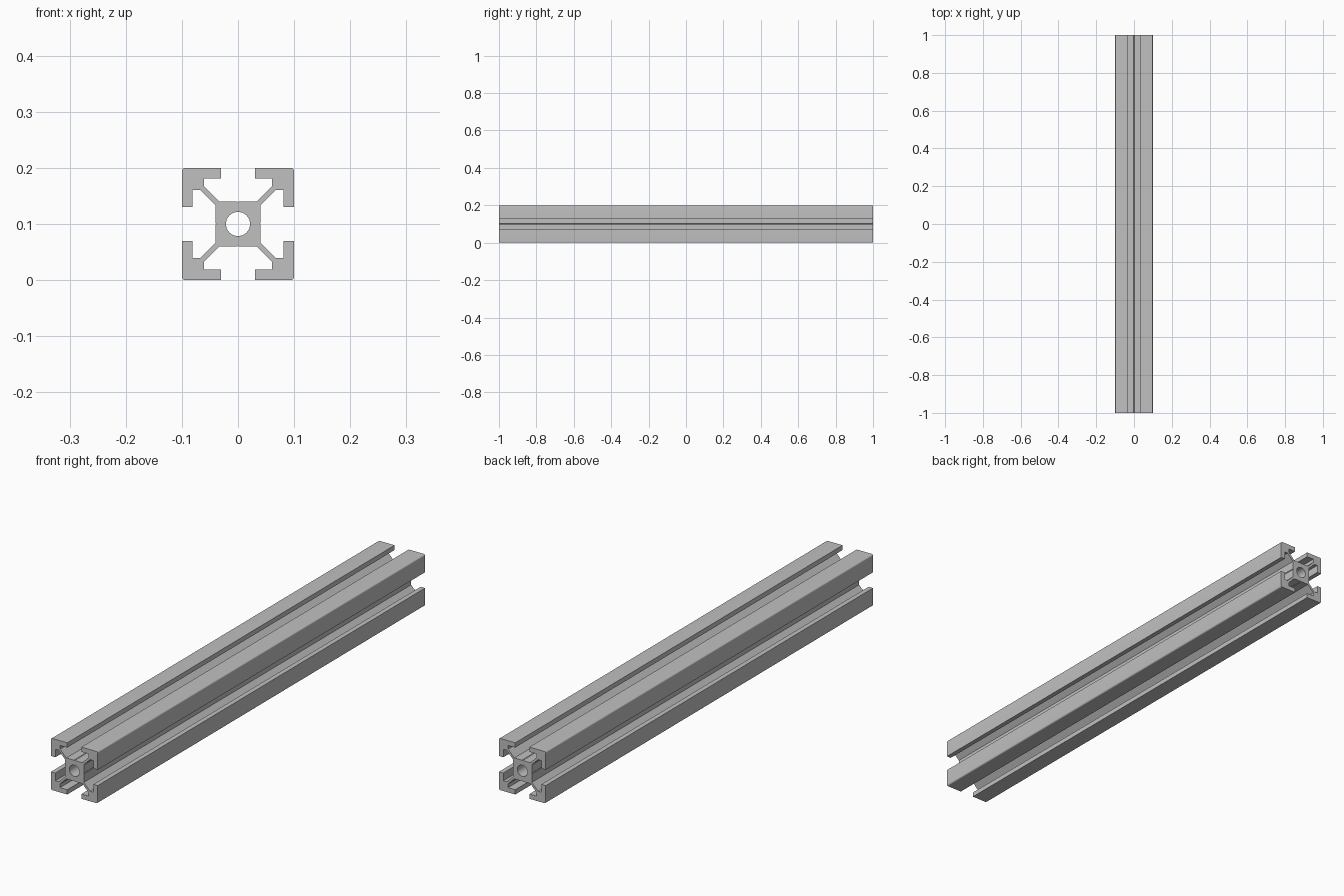
import bpy, bmesh, math

if "Cube" in bpy.data.objects:
    bpy.data.objects.remove(bpy.data.objects["Cube"])

HALF_LEN, MID_Z = 1.0, 0.1
HOLE_R, HOLE_SIDES = 0.0215, 40
CORNER_R, CORNER_STEPS = 0.006, 4

# Half of one T-slot: groove, core, web, pocket, lip, outer face (x, z from the centre)
half = [(0, 0.0385), (0.002, 0.0405), (0.034, 0.0405), (0.061, 0.0675),
        (0.061, 0.0815), (0.0305, 0.0815), (0.0305, 0.1)]

# Rounded outer corner, up to the diagonal
c = 0.1 - CORNER_R
for i in range(CORNER_STEPS + 1):
    a = math.radians(90 - 45 * i / CORNER_STEPS)
    half.append((c + CORNER_R * math.cos(a), c + CORNER_R * math.sin(a)))

# Mirror across the diagonal, then turn the quarter four times
quarter = half + [(z, x) for x, z in reversed(half[1:-1])]
outline = []
for _ in range(4):
    outline += quarter
    quarter = [(z, -x) for x, z in quarter]

# Central bore
bore = [(HOLE_R * math.cos(2 * math.pi * i / HOLE_SIDES),
         HOLE_R * math.sin(2 * math.pi * i / HOLE_SIDES)) for i in range(HOLE_SIDES)]

bm = bmesh.new()
caps = {-HALF_LEN: [], HALF_LEN: []}
for loop in (outline, bore):
    rings = {}
    for y in caps:
        vs = [bm.verts.new((x, y, z + MID_Z)) for x, z in loop]
        rings[y] = vs
        caps[y] += [bm.edges.new((vs[i - 1], vs[i])) for i in range(len(vs))]
    # Long side walls
    a, b = rings.values()
    for i in range(len(a)):
        bm.faces.new((a[i - 1], a[i], b[i], b[i - 1]))

# End faces with the bore left open
for edges in caps.values():
    bmesh.ops.triangle_fill(bm, edges=edges, use_beauty=True)
bmesh.ops.recalc_face_normals(bm, faces=bm.faces)

mesh = bpy.data.meshes.new("slotted_rail")
bm.to_mesh(mesh)
bm.free()
rail = bpy.data.objects.new("slotted_rail", mesh)
bpy.context.collection.objects.link(rail)

# Bare aluminium
metal = bpy.data.materials.new("aluminium_grey")
metal.diffuse_color = (0.53, 0.53, 0.53, 1)
metal.use_nodes = True
metal.node_tree.nodes["Principled BSDF"].inputs["Base Color"].default_value = metal.diffuse_color
mesh.materials.append(metal)

bpy.context.view_layer.objects.active = rail
rail.select_set(True)
bpy.ops.object.shade_smooth_by_angle(angle=math.radians(30))
